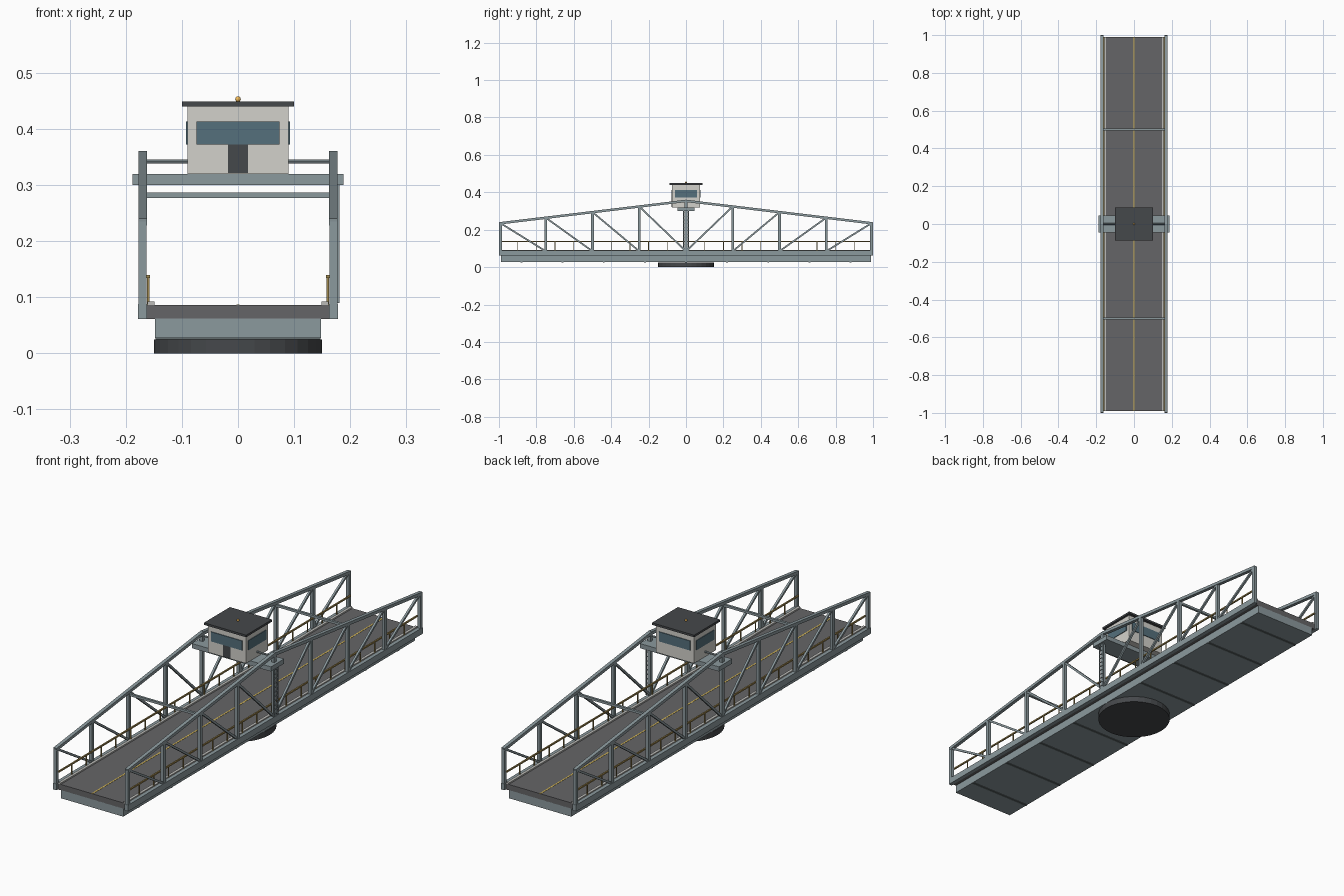
import bpy, math
from mathutils import Vector

if "Cube" in bpy.data.objects:
    bpy.data.objects.remove(bpy.data.objects["Cube"])


def mat(name, r, g, b):
    m = bpy.data.materials.new(name)
    m.diffuse_color = (r, g, b, 1)
    m.use_nodes = True
    m.node_tree.nodes["Principled BSDF"].inputs["Base Color"].default_value = m.diffuse_color
    return m


STEEL = mat("steel", 0.26, 0.32, 0.34)
DARK = mat("dark_steel", 0.06, 0.065, 0.07)
ROAD = mat("asphalt", 0.13, 0.13, 0.135)
UNDER = mat("underside", 0.12, 0.145, 0.15)
YELLOW = mat("yellow", 0.7, 0.5, 0.1)
RAIL = mat("rail", 0.35, 0.25, 0.08)
CURB = mat("curb", 0.5, 0.5, 0.48)
WALL = mat("wall", 0.65, 0.64, 0.6)
GLASS = mat("glass", 0.09, 0.16, 0.2)
LAMP = mat("lamp", 0.9, 0.5, 0.1)


def box(name, x, y, z, m):
    """Box from (min, max) ranges."""
    bpy.ops.mesh.primitive_cube_add(size=1, location=[(a + b) / 2 for a, b in (x, y, z)])
    o = bpy.context.object
    o.name = name
    o.scale = [b - a for a, b in (x, y, z)]
    o.data.materials.append(m)
    return o


def beam(name, a, b, w, h, m):
    """Rectangular bar between two points, w wide in x for bars in the yz plane."""
    a, b = Vector(a), Vector(b)
    d = b - a
    bpy.ops.mesh.primitive_cube_add(size=1, location=(a + b) / 2)
    o = bpy.context.object
    o.name = name
    o.scale = (w, d.length, h)
    o.rotation_euler = (math.atan2(d.z, d.y), 0, 0)
    o.data.materials.append(m)
    return o


def cyl(name, loc, r, depth, m, n=12, rot=(0, 0, 0)):
    bpy.ops.mesh.primitive_cylinder_add(vertices=n, radius=r, depth=depth, location=loc, rotation=rot)
    o = bpy.context.object
    o.name = name
    o.data.materials.append(m)
    return o


def top(y):
    return 0.354 - 0.12 * abs(y)


# Pivot, girder and deck
cyl("pivot_drum", (0, 0, 0.0125), 0.15, 0.025, DARK, 32)
box("box_girder", (-0.148, 0.148), (-0.99, 0.99), (0.027, 0.062), STEEL)
for i in range(-4, 5):
    box("floor_beam", (-0.147, 0.147), (i * 0.22 - 0.005, i * 0.22 + 0.005), (0.0245, 0.03), UNDER)
box("road_deck", (-0.162, 0.162), (-0.99, 0.99), (0.061, 0.086), ROAD)
box("centre_line", (-0.003, 0.003), (-0.99, 0.99), (0.085, 0.0868), YELLOW)

# Trusses, curbs and railings on both sides
for s in (-1, 1):
    x = s * 0.17
    box("bottom_chord", (x - 0.008, x + 0.008), (-1, 1), (0.061, 0.088), STEEL)
    box("curb", (s * 0.155 - 0.006, s * 0.155 + 0.006), (-0.99, 0.99), (0.085, 0.092), CURB)
    for i in range(-4, 5):
        y = max(-0.992, min(0.992, i * 0.25))
        box("truss_post", (x - 0.007, x + 0.007), (y - 0.007, y + 0.007), (0.062, top(y)), STEEL)
    for e in (-1, 1):
        beam("top_chord", (x, e * 0.998, top(1)), (x, 0, top(0)), 0.015, 0.013, STEEL)
        for i in range(4):
            y0, y1 = e * (i + 1) * 0.25, e * i * 0.25
            if i == 3:
                y0 = e * 0.992
            beam("truss_diagonal", (x, y0, top(y0)), (x, y1, 0.085), 0.009, 0.009, STEEL)
    rx = s * 0.16
    box("hand_rail", (rx - 0.003, rx + 0.003), (-0.99, 0.99), (0.134, 0.14), RAIL)
    for i in range(-9, 10):
        box("rail_post", (rx - 0.002, rx + 0.002), (i * 0.1 - 0.002, i * 0.1 + 0.002), (0.086, 0.136), RAIL)

# Cross struts between the trusses
for y in (-0.5, 0.5):
    box("cross_strut", (-0.168, 0.168), (y - 0.005, y + 0.005), (0.277, 0.287), STEEL)
cyl("top_strut", (0, 0, 0.342), 0.004, 0.33, STEEL, 10, (0, math.pi / 2, 0))

# Platform carrying the control cabin
box("cabin_platform", (-0.188, 0.188), (-0.045, 0.045), (0.3, 0.32), STEEL)
box("cabin_walls", (-0.09, 0.09), (-0.075, 0.075), (0.32, 0.44), WALL)
box("cabin_roof", (-0.1, 0.1), (-0.088, 0.088), (0.44, 0.449), DARK)
bpy.ops.mesh.primitive_uv_sphere_add(segments=12, ring_count=8, radius=0.005, location=(0, 0, 0.453))
lamp = bpy.context.object
lamp.name = "roof_lamp"
lamp.data.materials.append(LAMP)
bpy.ops.object.shade_smooth()
for s in (-1, 1):
    box("end_window", (-0.074, 0.074), sorted((s * 0.074, s * 0.078)), (0.372, 0.413), GLASS)
    box("side_window", sorted((s * 0.089, s * 0.093)), (-0.06, 0.06), (0.372, 0.413), GLASS)
box("cabin_door", (-0.018, 0.018), (-0.077, -0.074), (0.321, 0.374), DARK)

# Access ladder on the right centre post
for y in (-0.013, 0.013):
    box("ladder_rail", (0.177, 0.181), (y - 0.002, y + 0.002), (0.09, 0.302), STEEL)
for i in range(11):
    z = 0.1 + i * 0.019
    box("ladder_rung", (0.1775, 0.1805), (-0.013, 0.013), (z - 0.0015, z + 0.0015), STEEL)
